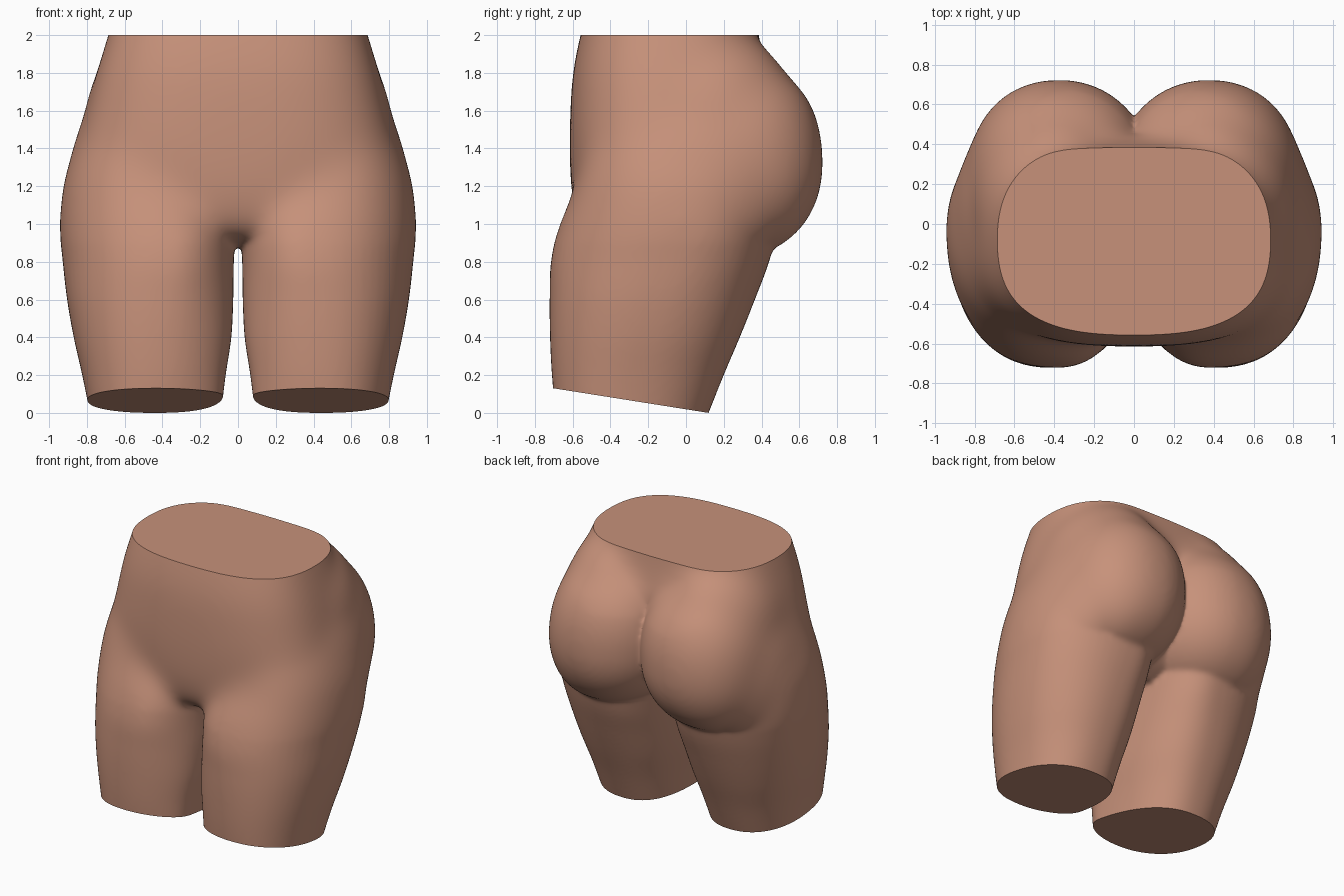
import bpy, bmesh, math
from mathutils import Vector

if "Cube" in bpy.data.objects:
    bpy.data.objects.remove(bpy.data.objects["Cube"])

N = 64
bm = bmesh.new()


def spow(v, e):
    return math.copysign(abs(v) ** e, v)


def loft(rings, n, side=1, skew=0):
    """Stack of superellipses; ring = z, x inner, x peak, x outer, y front, y middle, y back."""
    loops = []
    for z, xi, px, xo, yf, py, yb in rings:
        loop = []
        for i in range(N):
            a = math.tau * i / N
            c, s = spow(math.cos(a), 2 / n), spow(math.sin(a), 2 / n)
            x = px + c * ((xo - px) if c > 0 else (px - xi))
            mid = py + skew * min(c, 0)
            y = mid + s * ((yb - mid) if s > 0 else (mid - yf))
            loop.append(bm.verts.new((side * x, y, z)))
        loops.append(loop)
    faces = [bm.faces.new(loops[0][::-1]), bm.faces.new(loops[-1])]
    for a, b in zip(loops, loops[1:]):
        for i in range(N):
            j = (i + 1) % N
            faces.append(bm.faces.new((a[i], a[j], b[j], b[i])))
    if side < 0:
        bmesh.ops.reverse_faces(bm, faces=faces)


def spline(rings, steps=6):
    """Catmull-Rom resampling of the ring list."""
    out = []
    for k in range(len(rings) - 1):
        p = [rings[min(max(k + d, 0), len(rings) - 1)] for d in (-1, 0, 1, 2)]
        for s in range(steps):
            t = s / steps
            out.append([0.5 * (2 * b + (c - a) * t + (2 * a - 5 * b + 4 * c - d) * t * t
                               + (3 * b - a - 3 * c + d) * t ** 3) for a, b, c, d in zip(*p)])
    return out + [list(rings[-1])]


def blob(side, centre, inner, outer, depth, down, up, n, tilt):
    """Superellipsoid with its own radius toward each side, leaning inward as it rises."""
    for v in bmesh.ops.create_uvsphere(bm, u_segments=64, v_segments=40, radius=1)["verts"]:
        k = sum(abs(c) ** n for c in v.co) ** (-1 / n)
        x, y, z = v.co * k
        dz = z * (up if z > 0 else down)
        v.co = (side * centre[0] + x * (outer if x * side > 0 else inner) - side * tilt * dz,
                centre[1] + y * depth, centre[2] + dz)


# Torso: z, half width, front, middle, back
torso = [(0.88, 0.10, -0.36, 0.0, 0.15), (0.95, 0.26, -0.52, -0.05, 0.27),
         (1.05, 0.48, -0.585, -0.05, 0.35), (1.2, 0.76, -0.61, -0.05, 0.40),
         (1.4, 0.835, -0.617, -0.05, 0.43), (1.6, 0.80, -0.613, -0.05, 0.43),
         (1.8, 0.75, -0.60, -0.07, 0.42), (2.0, 0.69, -0.56, -0.08, 0.385),
         (2.3, 0.60, -0.48, -0.08, 0.35)]
loft(spline([(z, -w, 0, w, f, m, b) for z, w, f, m, b in torso]), 2.7)

# Thighs: z, inner, peak, outer, front, middle, back
thigh = [(-0.2, 0.12, 0.44, 0.75, -0.66, -0.32, 0.04), (0.0, 0.09, 0.44, 0.785, -0.69, -0.30, 0.12),
         (0.2, 0.065, 0.43, 0.825, -0.71, -0.26, 0.20), (0.4, 0.035, 0.42, 0.87, -0.72, -0.20, 0.285),
         (0.6, 0.025, 0.40, 0.905, -0.722, -0.14, 0.365), (0.8, 0.022, 0.37, 0.928, -0.715, -0.07, 0.44),
         (1.0, 0.01, 0.37, 0.945, -0.67, -0.03, 0.49), (1.2, 0.0, 0.44, 0.93, -0.59, -0.02, 0.5),
         (1.4, 0.1, 0.46, 0.87, -0.53, -0.02, 0.45), (1.6, 0.2, 0.46, 0.79, -0.43, -0.02, 0.35)]
for side in (1, -1):
    loft(spline(thigh), 2.25, side, 0.16)
    # Buttock, then hip and flank that blend it into thigh and waist
    blob(side, (0.40, 0.18, 1.32), 0.50, 0.45, 0.545, 0.51, 0.60, 2.2, 0.05)
    blob(side, (0.50, 0.05, 1.30), 0.40, 0.40, 0.56, 0.56, 0.65, 2.0, 0.17)
    blob(side, (0.37, 0.10, 1.50), 0.35, 0.45, 0.51, 0.40, 0.57, 2.0, 0.0)

mesh = bpy.data.meshes.new("lower_body")
bm.to_mesh(mesh)
bm.free()
body = bpy.data.objects.new("lower_body", mesh)
bpy.context.collection.objects.link(body)
bpy.context.view_layer.objects.active = body
body.select_set(True)

# Fuse the parts into one skin
remesh = body.modifiers.new("fuse", 'REMESH')
remesh.mode = 'VOXEL'
remesh.voxel_size = 0.016
bpy.ops.object.modifier_apply(modifier=remesh.name)

# Soften groin and hips strongly, keep the cleft and under-folds crisper
soft = body.vertex_groups.new(name="soft")
for v in body.data.vertices:
    x, y, z = abs(v.co.x), v.co.y, v.co.z
    w = min(1, max(0, (z - 0.9) / 0.2))
    if y > 0:
        w *= min(1, max(0, max((x - 0.3) / 0.3, (z - 1.6) / 0.15)))
    if w > 0:
        soft.add([v.index], w, 'REPLACE')
for group, count in (("soft", 240), ("", 8)):
    sm = body.modifiers.new("smooth", 'SMOOTH')
    sm.factor, sm.iterations, sm.vertex_group = 0.5, count, group
    bpy.ops.object.modifier_apply(modifier=sm.name)

# Flat cuts at the waist and the slanted thigh ends
bm = bmesh.new()
bm.from_mesh(body.data)
for co, no in (((0, 0, 2), (0, 0, -1)), ((0, 0.12, 0), (0, 0.1585, 1))):
    bmesh.ops.bisect_plane(bm, geom=bm.verts[:] + bm.edges[:] + bm.faces[:], dist=1e-5,
                           plane_co=co, plane_no=Vector(no).normalized(), clear_inner=True)
    bmesh.ops.holes_fill(bm, edges=[e for e in bm.edges if e.is_boundary], sides=0)
bmesh.ops.recalc_face_normals(bm, faces=bm.faces[:])
bm.to_mesh(body.data)
bm.free()

skin = bpy.data.materials.new("skin")
skin.diffuse_color = (0.57, 0.285, 0.195, 1)
skin.use_nodes = True
skin.node_tree.nodes["Principled BSDF"].inputs["Base Color"].default_value = skin.diffuse_color
body.data.materials.clear()
body.data.materials.append(skin)
bpy.ops.object.shade_smooth_by_angle(angle=math.radians(50))
